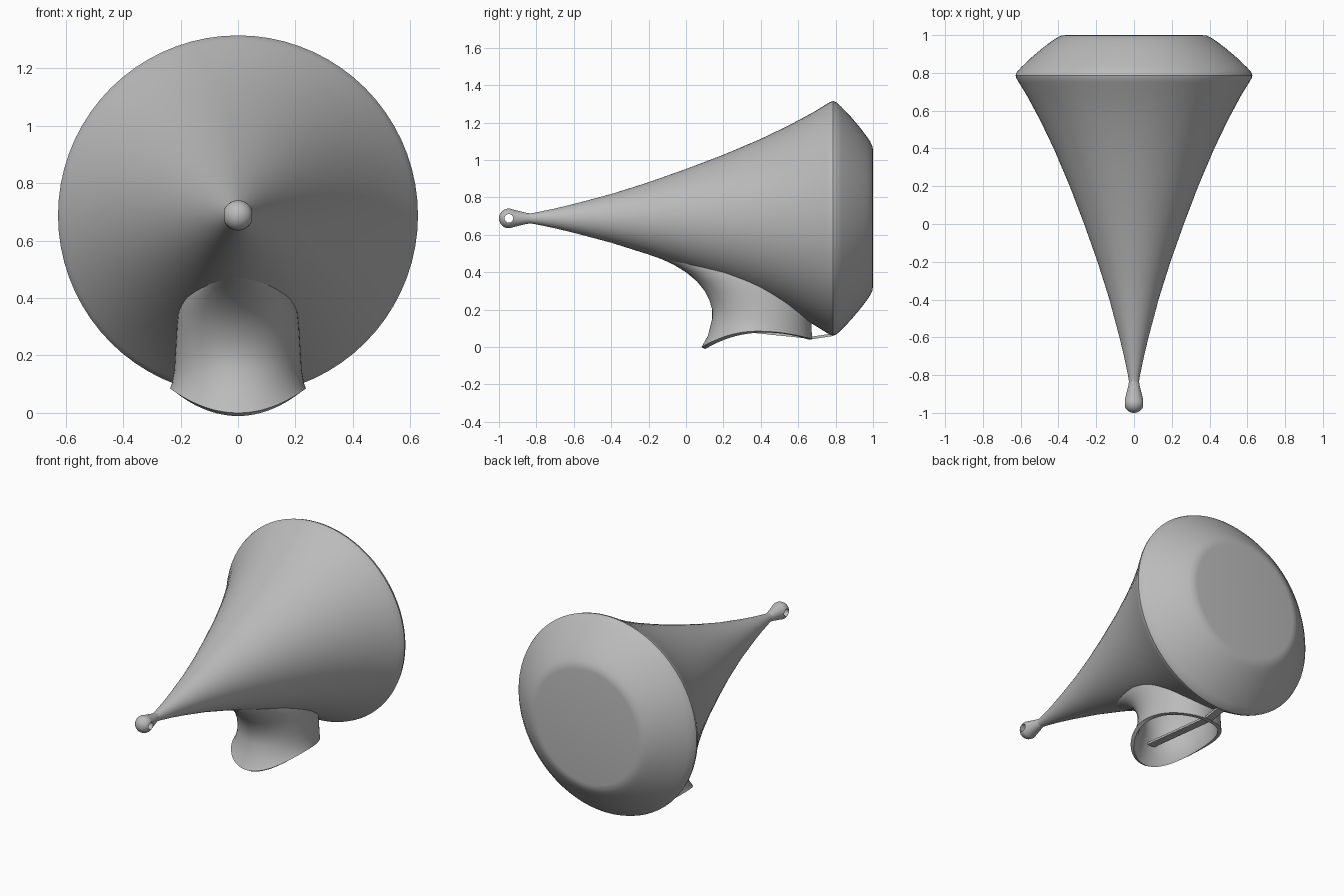
import bpy, bmesh
from math import sin, cos, pi
from mathutils import Vector

if "Cube" in bpy.data.objects:
    bpy.data.objects.remove(bpy.data.objects["Cube"], do_unlink=True)

AXIS_Z = 0.688
SIDES = 72

grey = bpy.data.materials.new("plain_grey")
grey.use_nodes = True
colour = (0.5, 0.5, 0.5, 1)
grey.diffuse_color = colour
grey.node_tree.nodes["Principled BSDF"].inputs["Base Color"].default_value = colour


def make_object(name, bm):
    bmesh.ops.recalc_face_normals(bm, faces=bm.faces)
    mesh = bpy.data.meshes.new(name)
    bm.to_mesh(mesh)
    bm.free()
    mesh.materials.append(grey)
    ob = bpy.data.objects.new(name, mesh)
    bpy.context.collection.objects.link(ob)
    return ob


def smooth(ob, angle=0.6):
    bpy.ops.object.select_all(action='DESELECT')
    ob.select_set(True)
    bpy.context.view_layer.objects.active = ob
    bpy.ops.object.shade_smooth_by_angle(angle=angle)


def apply_modifiers(ob):
    bpy.context.view_layer.update()
    graph = bpy.context.evaluated_depsgraph_get()
    mesh = bpy.data.meshes.new_from_object(ob.evaluated_get(graph))
    ob.modifiers.clear()
    ob.data = mesh


def bridge(bm, rings):
    for a, b in zip(rings, rings[1:]):
        for i in range(len(a)):
            j = (i + 1) % len(a)
            bm.faces.new((a[i], a[j], b[j], b[i]))


def lathe(name, profile):
    """Spin (y, radius) pairs about the long horizontal axis."""
    bm = bmesh.new()
    rings = []
    for y, r in profile:
        rings.append([bm.verts.new((r * cos(2 * pi * i / SIDES), y,
                                    AXIS_Z + r * sin(2 * pi * i / SIDES)))
                      for i in range(SIDES)])
    bridge(bm, rings)
    bm.faces.new(rings[0])
    bm.faces.new(rings[-1])
    return make_object(name, bm)


# Flared horn body with a rounded shoulder and a flat back
horn = lathe("horn_body", [
    (-0.85, 0.026), (-0.83, 0.027), (-0.8, 0.032), (-0.7, 0.053), (-0.6, 0.077),
    (-0.4, 0.13), (-0.2, 0.193), (0, 0.264), (0.2, 0.34), (0.4, 0.425),
    (0.55, 0.497), (0.68, 0.567), (0.75, 0.61), (0.772, 0.623), (0.787, 0.627),
    (0.805, 0.62), (0.83, 0.597), (0.88, 0.545), (0.93, 0.486), (0.965, 0.44),
    (0.985, 0.41), (0.997, 0.385), (1.0, 0.36)])
smooth(horn)

# Tip bead with a cross hole
bead_profile = [(-0.948 - 0.052 * cos(a * pi / 14), 0.052 * sin(a * pi / 14) + 0.0005)
                for a in range(10)]
bead = lathe("tip_bead", bead_profile + [(-0.9, 0.041), (-0.86, 0.031), (-0.83, 0.026)])
bm = bmesh.new()
bmesh.ops.create_cone(bm, cap_ends=True, segments=24, radius1=0.023, radius2=0.023, depth=0.3)
cutter = make_object("bead_hole_cutter", bm)
cutter.location = (0, -0.947, AXIS_Z)
cutter.rotation_euler = (0, pi / 2, 0)
cutter.hide_render = True
cutter.hide_viewport = False
cut = bead.modifiers.new("hole", 'BOOLEAN')
cut.operation = 'DIFFERENCE'
cut.object = cutter
apply_modifiers(bead)
bpy.data.objects.remove(cutter, do_unlink=True)
smooth(bead)

# Hollow oval socket that sweeps forward into the horn: (z, front y, back y, half width)
levels = [(0.15, 0.14, 0.67, 0.222), (0.2, 0.14, 0.67, 0.219), (0.25, 0.125, 0.67, 0.216),
          (0.3, 0.1, 0.67, 0.213), (0.35, 0.06, 0.67, 0.208), (0.4, 0, 0.67, 0.196),
          (0.44, -0.065, 0.66, 0.175), (0.475, -0.14, 0.64, 0.145), (0.51, -0.22, 0.6, 0.1)]
bm = bmesh.new()
rings = []


def oval(front, back, half, height):
    ring = []
    for i in range(SIDES):
        a = 2 * pi * i / SIDES
        y = (front + back) / 2 - (back - front) / 2 * cos(a)
        ring.append(bm.verts.new((half * sin(a), y, height(a))))
    return ring


def rim_height(a):
    # Saddle-shaped lower edge: lowest in front, high at the sides
    return 0.085 - (0.085 if cos(a) > 0 else 0.043) * cos(a) ** 2


rings.append(oval(0.083, 0.675, 0.237, rim_height))
rings.append(oval(0.117, 0.672, 0.23, lambda a: 0.5 * rim_height(a) + 0.06))
for z, front, back, half in levels:
    rings.append(oval(front, back, half, lambda a: z))
bridge(bm, rings)
socket = make_object("socket", bm)
wall = socket.modifiers.new("wall", 'SOLIDIFY')
wall.thickness = 0.022
wall.offset = -1
apply_modifiers(socket)
smooth(socket)

# Narrow tongue running through the socket to the horn shoulder
start, end = Vector((0, 0.14, 0.105)), Vector((0, 0.785, 0.066))
bm = bmesh.new()
rings = []
for p in (start, Vector((0, 0.68, 0.05)), end):
    rings.append([bm.verts.new(p + Vector((x, 0, z)))
                  for x, z in ((-0.025, -0.007), (0.025, -0.007), (0.025, 0.007), (-0.025, 0.007))])
bridge(bm, rings)
bm.faces.new(rings[0])
bm.faces.new(rings[-1])
make_object("socket_tongue", bm)
